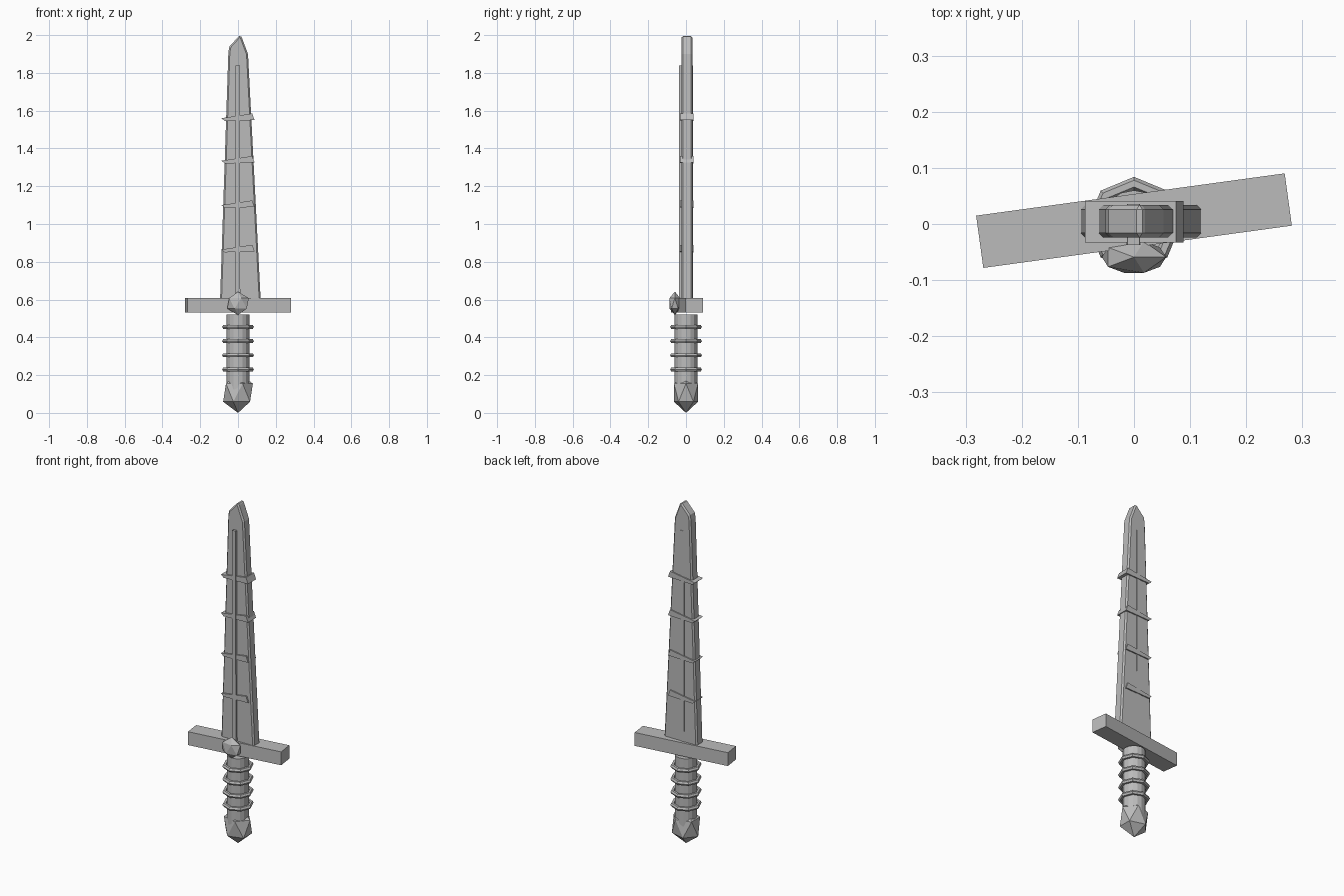
import bpy, bmesh, math

cube = bpy.data.objects.get("Cube")
if cube:
    bpy.data.objects.remove(cube)

# One plain grey for the whole weapon
grey = bpy.data.materials.new("plain grey")
grey.use_nodes = True
colour = (0.5, 0.5, 0.5, 1)
grey.diffuse_color = colour
grey.node_tree.nodes["Principled BSDF"].inputs["Base Color"].default_value = colour


def finish(obj, name):
    obj.name = name
    obj.data.materials.append(grey)
    return obj


def prism(name, outline, y0, y1):
    """Extrude an x-z outline from y0 to y1."""
    bm = bmesh.new()
    face = bm.faces.new([bm.verts.new((x, y0, z)) for x, z in outline])
    out = bmesh.ops.extrude_face_region(bm, geom=[face])
    for v in out["geom"]:
        if isinstance(v, bmesh.types.BMVert):
            v.co.y = y1
    bmesh.ops.recalc_face_normals(bm, faces=bm.faces)
    mesh = bpy.data.meshes.new(name)
    bm.to_mesh(mesh)
    bm.free()
    obj = bpy.data.objects.new(name, mesh)
    bpy.context.collection.objects.link(obj)
    return finish(obj, name)


def gem(name, location, scale):
    bpy.ops.mesh.primitive_ico_sphere_add(subdivisions=1, radius=1, location=location)
    obj = bpy.context.object
    obj.scale = scale
    return finish(obj, name)


# Blade with a lopsided taper and chamfered edges
blade = prism("blade", [(-0.095, 0.6), (0.12, 0.6), (0.053, 1.9),
                        (0.02, 1.988), (0.01, 2.0), (-0.045, 1.94),
                        (-0.051, 1.91)], -0.024, 0.034)
bevel = blade.modifiers.new("chamfer", "BEVEL")
bevel.width = 0.008
bevel.segments = 1
bevel.limit_method = "ANGLE"
bevel.angle_limit = math.radians(60)

# Raised central rib
prism("blade_rib", [(-0.014, 0.6), (0.012, 0.6), (0.01, 1.84), (-0.012, 1.84)],
      -0.037, 0.036)

# Slanted bands across the blade
for i, z in enumerate((0.865, 1.1, 1.335, 1.56)):
    prism(f"blade_band_{i + 1}", [(-0.087, z), (-0.07, z - 0.015),
                                  (0.088, z - 0.01), (0.075, z + 0.025)],
          -0.033, 0.041)

# Crossguard, turned slightly about the vertical
bpy.ops.mesh.primitive_cube_add(size=1, location=(0, 0.006, 0.57),
                                rotation=(0, 0, math.radians(7.8)))
guard = finish(bpy.context.object, "crossguard")
guard.scale = (0.555, 0.094, 0.078)

# Faceted stone on the guard, and the pommel
gem("guard_stone", (0, -0.059, 0.58), (0.064, 0.033, 0.062))
gem("pommel", (0, 0, 0.107), (0.088, 0.075, 0.107))

# Grip and its rings
bpy.ops.mesh.primitive_cylinder_add(vertices=16, radius=0.06, depth=0.4,
                                    location=(0, 0, 0.32))
finish(bpy.context.object, "grip")
for i in range(4):
    bpy.ops.mesh.primitive_torus_add(major_segments=8, minor_segments=6,
                                     major_radius=0.072, minor_radius=0.012,
                                     location=(0, 0, 0.23 + 0.075 * i))
    finish(bpy.context.object, f"grip_ring_{i + 1}")
